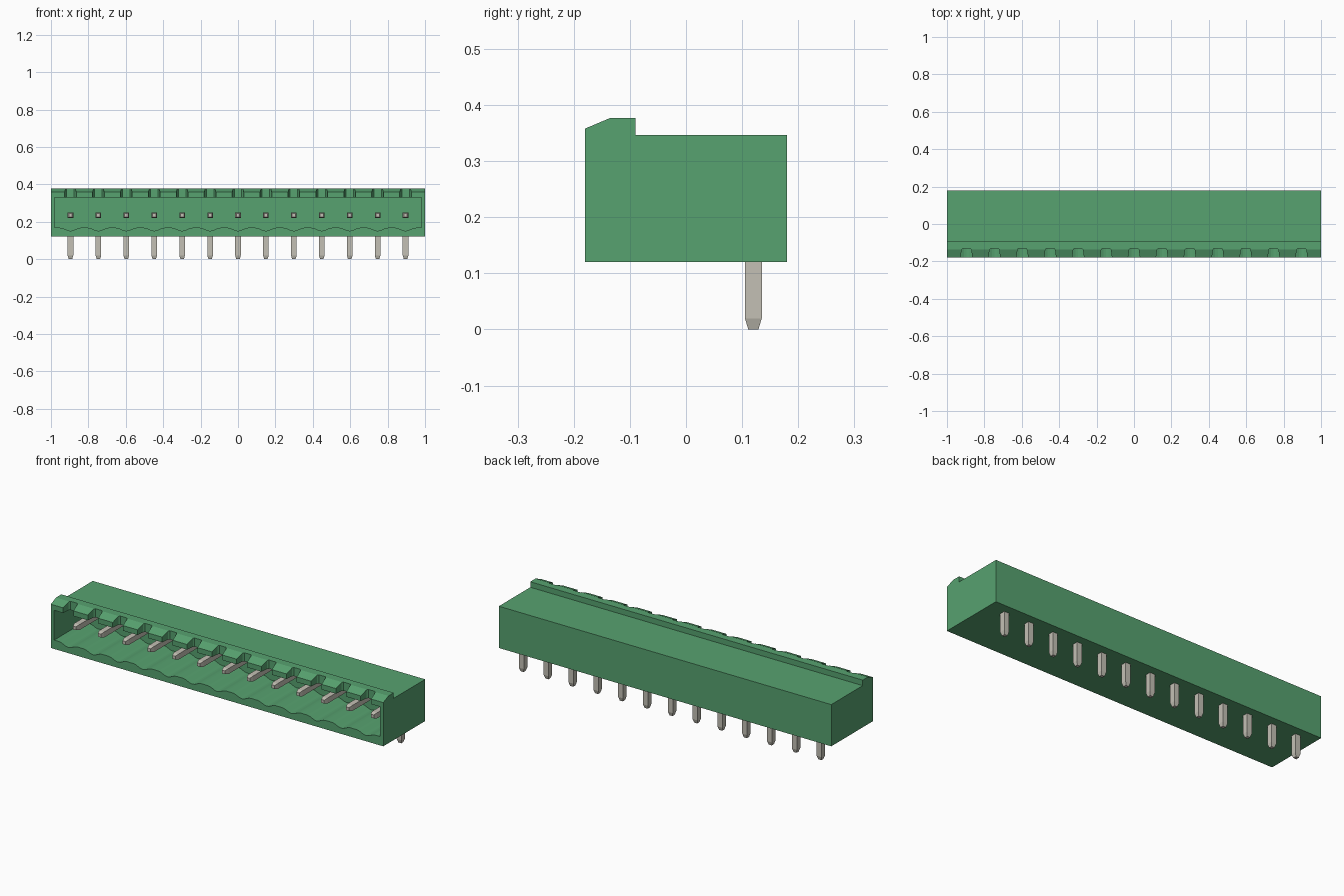
import bpy, bmesh, math
from mathutils import Vector

cube = bpy.data.objects.get("Cube")
if cube:
    bpy.data.objects.remove(cube, do_unlink=True)

COUNT, PITCH = 13, 0.1493
PIN_X = [(i - (COUNT - 1) / 2) * PITCH for i in range(COUNT)]
PIN_Y, PIN_Z, PIN_W = 0.12, 0.235, 0.03


def material(name, rgb):
    m = bpy.data.materials.new(name)
    m.use_nodes = True
    m.diffuse_color = (*rgb, 1)
    bsdf = m.node_tree.nodes["Principled BSDF"]
    bsdf.inputs["Base Color"].default_value = (*rgb, 1)
    bsdf.inputs["Roughness"].default_value = 0.6
    return m


def prism(bm, points, offset):
    """Extrude a closed 3D outline along offset."""
    face = bm.faces.new([bm.verts.new(p) for p in points])
    new = bmesh.ops.extrude_face_region(bm, geom=[face])["geom"]
    verts = [v for v in new if isinstance(v, bmesh.types.BMVert)]
    bmesh.ops.translate(bm, verts=verts, vec=offset)


def finish(name, bm, mat):
    bmesh.ops.recalc_face_normals(bm, faces=bm.faces[:])
    me = bpy.data.meshes.new(name)
    bm.to_mesh(me)
    bm.free()
    me.materials.append(mat)
    ob = bpy.data.objects.new(name, me)
    bpy.context.collection.objects.link(ob)
    return ob


def carve(target, cutter):
    """Subtract the cutter, bake the result and drop the cutter."""
    cutter.hide_render = True
    mod = target.modifiers.new("carve", "BOOLEAN")
    mod.operation, mod.solver, mod.object = "DIFFERENCE", "EXACT", cutter
    bpy.context.view_layer.objects.active = target
    bpy.ops.object.modifier_apply(modifier=mod.name)
    bpy.data.objects.remove(cutter, do_unlink=True)


green = material("housing green", (0.095, 0.36, 0.16))
metal = material("pin metal", (0.55, 0.53, 0.46))

# Housing: side profile with the latching ridge along the top front edge
bm = bmesh.new()
profile = [(-0.18, 0.12), (0.18, 0.12), (0.18, 0.347), (-0.09, 0.347),
           (-0.09, 0.377), (-0.135, 0.377), (-0.18, 0.358)]
prism(bm, [(-1, y, z) for y, z in profile], Vector((2, 0, 0)))
housing = finish("housing", bm, green)

# Socket cavity: flat roof, floor with a shallow trough under each pin
FLOOR, DIP, HALF = 0.168, 0.017, 0.055
outline = [(0.98, 0.33), (-0.98, 0.33), (-0.98, FLOOR)]
for x in PIN_X:
    for k in range(9):
        t = k / 4 - 1
        outline.append((x + t * HALF, FLOOR - DIP * (1 + math.cos(math.pi * t)) / 2))
outline.append((0.98, FLOOR))
bm = bmesh.new()
prism(bm, [(x, -0.25, z) for x, z in outline], Vector((0, 0.33, 0)))
carve(housing, finish("cavity_cutter", bm, green))

# Keying notches through the ridge, narrowing towards the back
bm = bmesh.new()
for x in PIN_X:
    notch = [(-0.034, -0.20), (0.034, -0.20), (0.026, -0.138), (0.020, -0.13),
             (-0.020, -0.13), (-0.026, -0.138)]
    prism(bm, [(x + dx, y, 0.30) for dx, y in notch], Vector((0, 0, 0.15)))
carve(housing, finish("notch_cutter", bm, green))


def tapered_pin(bm, base, axis, length, tip=0.02, tip_scale=0.6):
    """Square bar along axis that ends in a short taper."""
    axis, base = Vector(axis), Vector(base)
    side = Vector((1, 0, 0))
    up = axis.cross(side)
    rings = []
    for d, s in ((0, 1), (length - tip, 1), (length, tip_scale)):
        h = PIN_W / 2 * s
        rings.append([bm.verts.new(base + axis * d + side * a * h + up * b * h)
                      for a, b in ((-1, -1), (1, -1), (1, 1), (-1, 1))])
    for lo, hi in zip(rings, rings[1:]):
        for i in range(4):
            j = (i + 1) % 4
            bm.faces.new((lo[i], lo[j], hi[j], hi[i]))
    bm.faces.new(rings[0])
    bm.faces.new(rings[-1])


# Bent pins: contact blade in the cavity and solder leg below the housing
for n, x in enumerate(PIN_X, 1):
    bm = bmesh.new()
    tapered_pin(bm, (x, PIN_Y + PIN_W / 2, PIN_Z), (0, -1, 0), 0.26)
    tapered_pin(bm, (x, PIN_Y, PIN_Z - PIN_W / 2), (0, 0, -1), PIN_Z - PIN_W / 2)
    finish(f"pin_{n:02d}", bm, metal)
